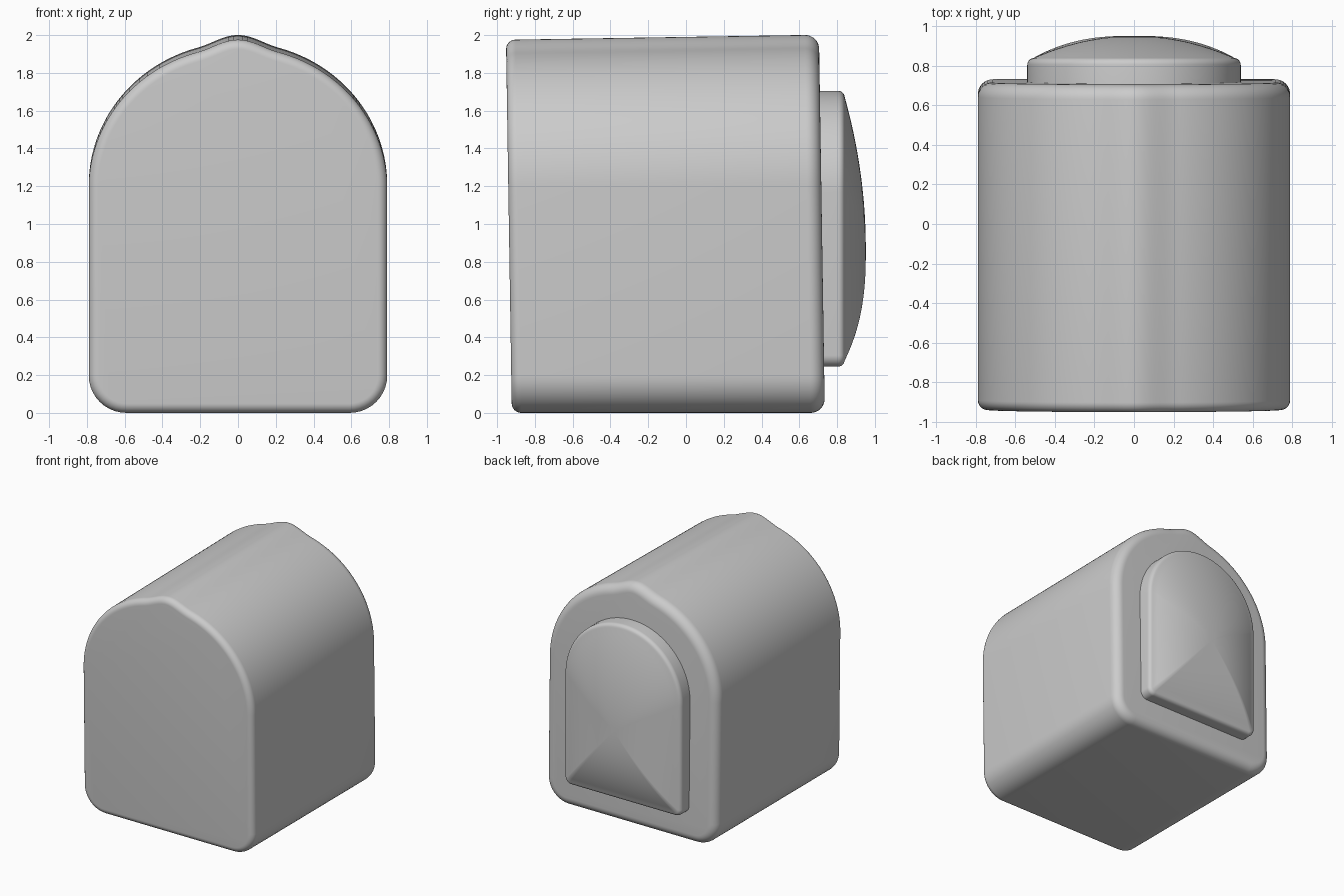
import bpy, bmesh
from math import sin, cos, pi, radians
from mathutils import Vector

cube = bpy.data.objects.get("Cube")
if cube:
    bpy.data.objects.remove(cube)

grey = bpy.data.materials.new("plain grey")
grey.use_nodes = True
colour = (0.6, 0.6, 0.6, 1)
grey.diffuse_color = colour
grey.node_tree.nodes["Principled BSDF"].inputs["Base Color"].default_value = colour


def arch(half, bottom, spring, rise, corner, peak=0.0, width=0.22):
    """Counter-clockwise arch outline: rounded foot corners, elliptic top, optional ridge."""
    right = []
    for i in range(11):
        a = -pi / 2 + pi / 2 * i / 10
        right.append(Vector((half - corner + corner * cos(a), bottom + corner + corner * sin(a))))
    for i in range(49):
        a = pi / 2 * i / 48
        x = half * cos(a)
        bump = peak * (1 + cos(pi * x / width)) / 2 if x < width else 0
        right.append(Vector((x, spring + rise * sin(a) + bump)))
    right[-1].x = 0
    return right + [Vector((-p.x, p.y)) for p in reversed(right[:-1])]


def inset(points, amount):
    """Move an outline inward along its normals."""
    result = []
    for i, p in enumerate(points):
        d = (points[(i + 1) % len(points)] - points[i - 1]).normalized()
        result.append(p + amount * Vector((-d.y, d.x)))
    return result


def loft(name, rings):
    """Skin a list of matching rings and cap both ends."""
    bm = bmesh.new()
    loops = [[bm.verts.new(co) for co in ring] for ring in rings]
    for a, b in zip(loops, loops[1:]):
        for i in range(len(a)):
            j = (i + 1) % len(a)
            bm.faces.new((a[i], a[j], b[j], b[i]))
    bm.faces.new(loops[0])
    bm.faces.new(loops[-1])
    bmesh.ops.recalc_face_normals(bm, faces=bm.faces)
    mesh = bpy.data.meshes.new(name)
    bm.to_mesh(mesh)
    bm.free()
    mesh.materials.append(grey)
    obj = bpy.data.objects.new(name, mesh)
    bpy.context.collection.objects.link(obj)
    bpy.ops.object.select_all(action='DESELECT')
    obj.select_set(True)
    bpy.context.view_layer.objects.active = obj
    bpy.ops.object.shade_smooth_by_angle(angle=radians(35))
    return obj


# Body: rounded arch shell with a ridge, leaning forward and rising to the back
def body_ring(points, y):
    return [(p.x, y - 0.0155 * p.y, p.y * (1 + 0.008 * (y - 0.63))) for p in points]


outline = arch(0.79, 0, 1.206, 0.755, 0.2, peak=0.039)
steps = [pi / 2 * i / 8 for i in range(9)]
front, back, front_r, back_r = -0.922, 0.735, 0.05, 0.075
rings = [body_ring(inset(outline, front_r * (1 - sin(a))), front + front_r * (1 - cos(a)))
         for a in steps]
rings += [body_ring(inset(outline, back_r * (1 - cos(a))), back - back_r * (1 - sin(a)))
          for a in steps]
loft("body", rings)

# Back pod: arched plate with a rounded rim and a domed face
pod = arch(0.54, 0.245, 1.165, 0.54, 0.06)
rim, rim_r = 0.84, 0.035
rings = [[(p.x, 0.66, p.y) for p in pod]]
for a in steps[:7]:
    ring = inset(pod, rim_r * (1 - cos(a)))
    rings.append([(p.x, rim - rim_r * (1 - sin(a)), p.y) for p in ring])
edge = inset(pod, rim_r * 0.9)
centre = Vector((0, 0.87))
for k in range(16):
    t = 1 - k / 16
    ring = []
    for p in edge:
        q = centre + (p - centre) * t
        power = 2 + max(0, centre.y - p.y)
        ring.append((q.x, rim + 0.112 * (1 - t ** power), q.y))
    rings.append(ring)
loft("back_pod", rings)
